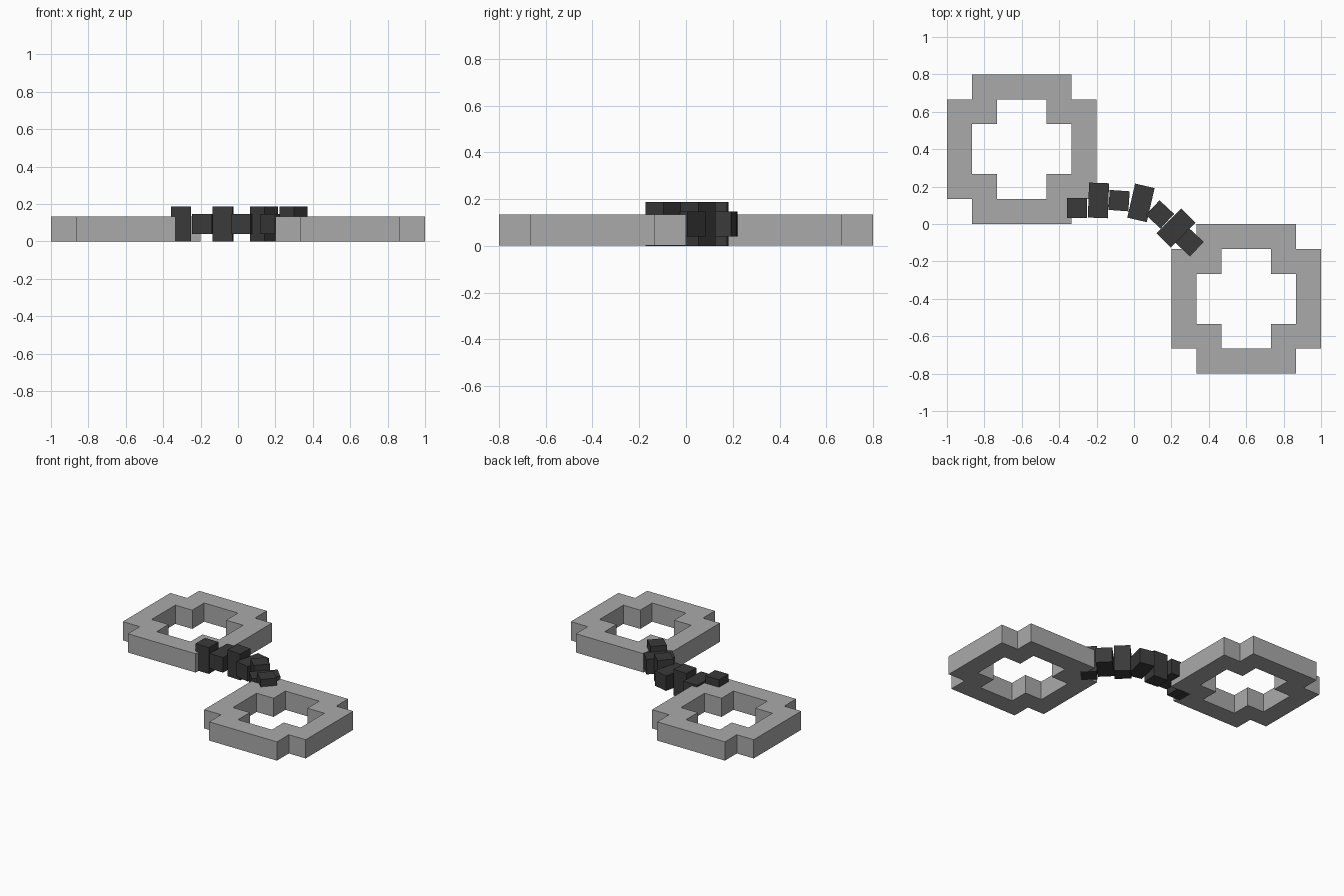
import bpy, bmesh, math
from mathutils import Matrix

if "Cube" in bpy.data.objects:
    bpy.data.objects.remove(bpy.data.objects["Cube"])

U = 2 / 15           # grid unit of the stepped rings
LINK = 0.107         # short side of a chain link
LINK_LONG = 0.187    # long side of a chain link


def material(name, value):
    m = bpy.data.materials.new(name)
    m.diffuse_color = (value, value, value, 1)
    m.use_nodes = True
    m.node_tree.nodes["Principled BSDF"].inputs["Base Color"].default_value = m.diffuse_color
    return m


steel = material("steel grey", 0.40)
dark = material("dark iron", 0.042)


def finish(bm, name, mat):
    bmesh.ops.recalc_face_normals(bm, faces=bm.faces)
    mesh = bpy.data.meshes.new(name)
    bm.to_mesh(mesh)
    bm.free()
    mesh.materials.append(mat)
    ob = bpy.data.objects.new(name, mesh)
    bpy.context.collection.objects.link(ob)
    return ob


def stepped_outline(r):
    """Square of half size r with one unit notched from each corner."""
    s = r - 1
    quarter = [(r, -s), (r, s), (s, s)]
    pts = []
    for k in range(4):
        for x, y in quarter:
            for _ in range(k):
                x, y = -y, x
            pts.append((x * U, y * U))
    return pts


def cuff(name, cx, cy):
    # flat ring between two stepped outlines, extruded upwards
    bm = bmesh.new()
    edges = []
    for r in (3, 2):
        vs = [bm.verts.new((cx + x, cy + y, 0.0005)) for x, y in stepped_outline(r)]
        edges += [bm.edges.new((vs[i], vs[(i + 1) % 12])) for i in range(12)]
    # bridge matching corners of both outlines
    bm.verts.ensure_lookup_table()
    v = bm.verts
    for i in range(12):
        j = (i + 1) % 12
        bm.faces.new((v[i], v[j], v[12 + j], v[12 + i]))
    ext = bmesh.ops.extrude_face_region(bm, geom=bm.faces[:], use_keep_orig=True)
    top = [g for g in ext["geom"] if isinstance(g, bmesh.types.BMVert)]
    bmesh.ops.translate(bm, verts=top, vec=(0, 0, U))
    bmesh.ops.dissolve_limit(bm, angle_limit=0.01, verts=bm.verts, edges=bm.edges)
    return finish(bm, name, steel)


cuff("left_cuff", -0.6, 0.4)
cuff("right_cuff", 0.6, -0.4)

# chain links: centre x, centre y, turn in degrees; upright and flat alternate
links = [(-0.305, 0.086, 0), (-0.190, 0.126, -2), (-0.080, 0.125, -4),
         (0.037, 0.113, -13), (0.139, 0.051, -43), (0.225, -0.021, -45),
         (0.297, -0.098, -43)]
for i, (x, y, turn) in enumerate(links):
    upright = i % 2 == 0
    size = (LINK, LINK, LINK_LONG) if upright else (LINK, LINK_LONG, LINK)
    bm = bmesh.new()
    bmesh.ops.create_cube(bm, size=1, matrix=Matrix.Translation((x, y, LINK_LONG / 2))
                          @ Matrix.Rotation(math.radians(turn), 4, "Z")
                          @ Matrix.Diagonal((*size, 1)))
    finish(bm, f"chain_link_{i + 1}", dark)
